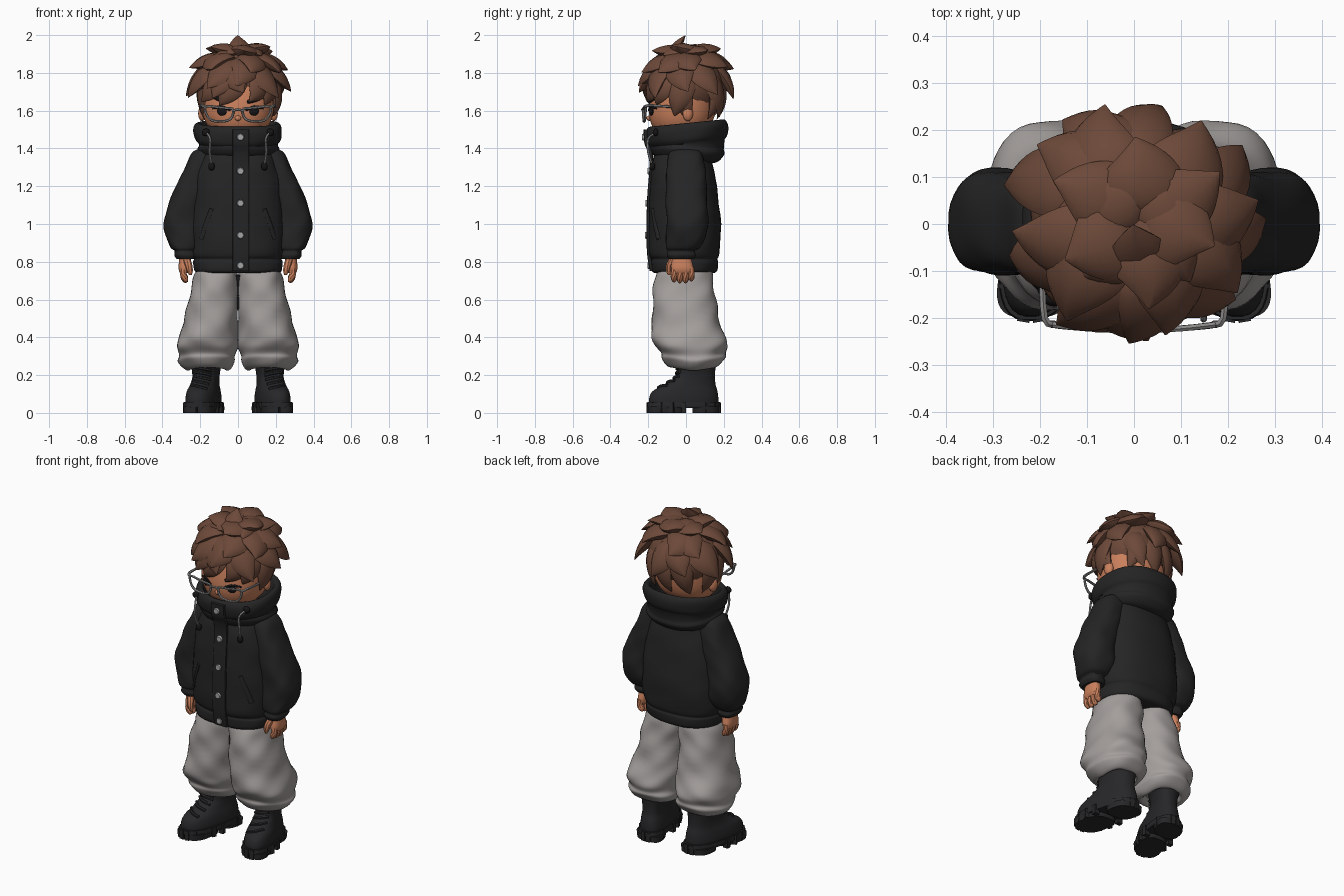
import bpy, bmesh, random
from math import sin, cos, pi, radians, copysign
from mathutils import Vector, Matrix

random.seed(4)
old = bpy.data.objects.get("Cube")
if old:
    bpy.data.objects.remove(old, do_unlink=True)
made = []


def material(name, r, g, b):
    m = bpy.data.materials.new(name)
    m.use_nodes = True
    m.diffuse_color = (r, g, b, 1)
    shader = next(n for n in m.node_tree.nodes if n.type == 'BSDF_PRINCIPLED')
    shader.inputs["Base Color"].default_value = (r, g, b, 1)
    shader.inputs["Roughness"].default_value = 0.8
    return m


HAIR = material("brown hair", .15, .066, .041)
SKIN = material("warm skin", .6, .22, .11)
JACKET = material("charcoal cloth", .018, .018, .019)
TROUSERS = material("grey cloth", .37, .345, .335)
BOOT = material("black leather", .02, .02, .022)
FRAME = material("grey frame", .26, .25, .245)
SILVER = material("silver", .38, .38, .38)
INK = material("black ink", .008, .007, .008)


def add(name, bm, mat, mirror=False):
    bmesh.ops.recalc_face_normals(bm, faces=bm.faces)
    mesh = bpy.data.meshes.new(name)
    bm.to_mesh(mesh)
    bm.free()
    mesh.materials.append(mat)
    ob = bpy.data.objects.new(name, mesh)
    bpy.context.scene.collection.objects.link(ob)
    if mirror:
        ob.modifiers.new("Mirror", 'MIRROR').use_mirror_merge = False
    made.append(ob)


def spline(rows, n):
    """Catmull-Rom interpolation of equal-length rows of numbers."""
    out, last = [], len(rows) - 1
    for i in range(last):
        a, b, c, d = (rows[min(max(j, 0), last)] for j in range(i - 1, i + 3))
        for k in range(n):
            t = k / n
            out.append([q + t / 2 * (r - p + t * (2*p - 5*q + 4*r - s + t * (3*(q - r) + s - p)))
                        for p, q, r, s in zip(a, b, c, d)])
    return out + [list(rows[-1])]


def skin(bm, rings):
    """Bridge rings of points and cap both ends."""
    loops = [[bm.verts.new(p) for p in ring] for ring in rings]
    n = len(loops[0])
    for lo, hi in zip(loops, loops[1:]):
        for k in range(n):
            bm.faces.new((lo[k], lo[(k + 1) % n], hi[(k + 1) % n], hi[k]))
    bm.faces.new(loops[0][::-1])
    bm.faces.new(loops[-1])


def loft(name, rows, mat, sides=36, power=2, fold=0, mirror=False, warp=None, steps=4):
    """Stack of horizontal rounded sections given as x, y, z, rx, ry."""
    rings = []
    for x, y, z, rx, ry in spline(rows, steps):
        ring = []
        for k in range(sides):
            a = 2 * pi * (k + .5) / sides
            w = 1 + fold * (sin(3 * a + 28 * z) + .7 * sin(5 * a - 43 * z))
            c, s = (copysign(abs(v) ** (2 / power), v) * w for v in (cos(a), sin(a)))
            p = Vector((x + rx * c, y + ry * s, z))
            ring.append(warp(p) if warp else p)
        rings.append(ring)
    bm = bmesh.new()
    skin(bm, rings)
    add(name, bm, mat, mirror)


def sweep(bm, rows, flat=1, centre=None, sides=8, steps=3):
    """Tube along x, y, z, radius rows, flattened away from a centre."""
    rows = spline(rows, steps)
    pts, rings = [Vector(r[:3]) for r in rows], []
    for i, p in enumerate(pts):
        t = (pts[min(i + 1, len(pts) - 1)] - pts[max(i - 1, 0)]).normalized()
        side = t.cross(p - centre if centre else Vector((.3, -.5, .8))).normalized()
        n = side.cross(t)
        rings.append([p + rows[i][3] * (side * cos(a) + n * sin(a) * flat)
                      for a in (2 * pi * k / sides for k in range(sides))])
    skin(bm, rings)


def tubes(name, paths, mat, mirror=False, **kw):
    bm = bmesh.new()
    for path in paths:
        sweep(bm, path, **kw)
    add(name, bm, mat, mirror)


def solids(name, items, mat, mirror=False, kind="ball"):
    """Balls, blocks or forward-facing studs given as place, size, yaw."""
    bm = bmesh.new()
    for place, size, yaw in items:
        m = Matrix.Translation(place) @ Matrix.Rotation(yaw, 4, 'Z') @ Matrix.Diagonal((*size, 1))
        if kind == "ball":
            bmesh.ops.create_uvsphere(bm, u_segments=20, v_segments=12, radius=1, matrix=m)
        elif kind == "block":
            bmesh.ops.create_cube(bm, size=2, matrix=m)
        else:
            bmesh.ops.create_cone(bm, cap_ends=True, segments=16, radius1=1, radius2=.75, depth=2,
                                  matrix=m @ Matrix.Rotation(pi / 2, 4, 'X'))
    add(name, bm, mat, mirror)


def front(rows, x, z, power):
    """Forward y of a loft at x and z."""
    r = min(spline(rows, 16), key=lambda q: abs(q[2] - z))
    return r[1] - r[4] * max(0, 1 - abs((x - r[0]) / r[3]) ** power) ** (1 / power)


# Head, ears and nose
head = [(0, -.03, 1.42, .09, .09), (0, -.03, 1.48, .13, .125), (0, -.025, 1.53, .168, .16),
        (0, -.02, 1.6, .188, .178), (0, -.01, 1.7, .19, .175), (0, 0, 1.8, .16, .15), (0, 0, 1.86, .08, .08)]
loft("head", head, SKIN, power=2.2)
solids("ears", [((.19, .01, 1.585), (.02, .028, .04), .3)], SKIN, True)
solids("nose", [((0, -.195, 1.56), (.016, .014, .014), 0)], SKIN)

# Eyes and brows lie on the face
HEAD = Vector((0, 0, 1.65))
solids("eyes", [((.085, front(head, .085, 1.597, 2.2), 1.597), (.027, .009, .023), .25)], INK, True)
tubes("eyelids", [[(x, front(head, x, z, 2.2) - .004, z, r) for x, z, r in
                   ((.04, 1.6, .004), (.085, 1.62, .009), (.135, 1.612, .005))]],
      INK, True, flat=.5, centre=HEAD)
tubes("eyebrows", [[(x, front(head, x, z, 2.2) - .006, z, r) for x, z, r in
                    ((.05, 1.645, .009), (.095, 1.662, .015), (.14, 1.675, .006))]],
      INK, True, flat=.6, centre=HEAD)

# Glasses
lens = [(.025, 1.61), (.1, 1.617), (.17, 1.622), (.165, 1.575), (.13, 1.546), (.06, 1.546), (.03, 1.57)]
rim = [(x, -.226 + .4 * x * x, z, .007) for x, z in lens + lens[:1]]
tubes("glasses_rims", [rim], FRAME, True, sides=6)
tubes("glasses_arms", [[(.168, -.213, 1.615, .008), (.19, -.2, 1.627, .008), (.196, -.1, 1.622, .007),
                        (.196, .01, 1.615, .007)]], FRAME, True, sides=6)
tubes("glasses_bridge", [[(-.027, -.226, 1.6, .007), (0, -.231, 1.606, .007), (.027, -.226, 1.6, .007)]],
      FRAME, sides=6)


# Hair: a cap with rows of tapering locks that flick outward
def scalp(az, el, s):
    az, el = radians(az), radians(el)
    return Vector((.22 * s * cos(el) * cos(az), .008 + .2 * s * cos(el) * sin(az), 1.735 + .185 * s * sin(el)))


def lock(bm, az, start, end, reach, width, twist):
    a = scalp(az + twist, start, .85)
    b = scalp(az + twist * .6, start * .4 + end * .6, 1.12)
    c = scalp(az, end, reach)
    taper = (.6, .95, 1, .9, .7, .4, .02)
    rows = []
    for i, w in enumerate(taper):
        t = i / (len(taper) - 1)
        rows.append((*(a * (1 - t) ** 2 + b * 2 * t * (1 - t) + c * t * t), w * width))
    sweep(bm, rows, flat=.45, centre=Vector((0, .01, 1.7)), sides=8, steps=2)


solids("hair_cap", [((0, .01, 1.735), (.21, .192, .185), 0)], HAIR)
hair_rows = [("upper", 6, 35, 85, 50, 1.4, .09), ("side", 8, 8, 66, 20, 1.33, .088),
             ("middle", 9, 0, 45, -12, 1.33, .085), ("lower", 12, 10, 20, -42, 1.3, .066)]
for name, count, shift, start, end, reach, width in hair_rows:
    bm = bmesh.new()
    for k in range(count):
        az = shift + 360 * k / count + random.uniform(-6, 6)
        facing = sin(radians(az))
        tip = end
        if name == "lower":
            tip = -27 if facing < -.6 else -50 if facing > -.1 else end
        lock(bm, az, start, tip + random.uniform(-6, 5), (1.22 if tip == -27 else reach) + random.uniform(-.05, .02),
             width * random.uniform(.9, 1.1), random.choice((-22, 18, 26)))
    add("hair_" + name + "_locks", bm, HAIR)
bm = bmesh.new()
for az, start, end, reach, width in ((-100, 50, 88, 1.43, .07), (120, 95, 58, 1.15, .085), (15, 90, 55, 1.15, .085),
                                     (-130, 90, 48, 1.17, .085), (-50, 95, 45, 1.2, .085),
                                     (-92, 55, -1, 1.31, .085), (-124, 52, -4, 1.34, .085)):
    lock(bm, az, start, end, reach, width, 22)
add("hair_crown_locks", bm, HAIR)

# Jacket body with gathered hem
body = [(0, -.01, .74, .215, .158), (0, -.01, .755, .232, .174), (0, -.008, .8, .236, .178),
        (0, -.008, .815, .232, .174), (0, -.01, .85, .248, .187), (0, -.007, 1, .252, .192),
        (0, -.015, 1.2, .236, .178), (0, -.02, 1.32, .21, .16), (0, -.015, 1.4, .17, .135), (0, 0, 1.44, .12, .1)]
loft("jacket_body", body, JACKET, power=2.4, fold=.01)
loft("sleeves", [(.14, 0, 1.405, .05, .06), (.175, 0, 1.375, .07, .088), (.2, 0, 1.29, .085, .102),
                 (.24, 0, 1.2, .088, .108), (.278, .005, 1.08, .1, .11), (.29, .005, 1, .103, .11),
                 (.285, 0, .93, .094, .105), (.28, -.015, .875, .077, .09), (.28, -.025, .858, .056, .072),
                 (.278, -.025, .835, .06, .076), (.275, -.025, .815, .05, .066)],
     JACKET, power=2.6, fold=.024, mirror=True)

# Tall hollow collar, leaning lower at the front
loft("collar", [(0, 0, 1.335, .15, .14), (0, 0, 1.35, .19, .175), (0, .005, 1.39, .217, .2),
                (0, .005, 1.42, .208, .195), (0, .005, 1.45, .228, .212), (0, .005, 1.5, .235, .218),
                (0, .005, 1.53, .222, .205), (0, .005, 1.525, .195, .185), (0, 0, 1.45, .175, .17),
                (0, 0, 1.4, .15, .15)], JACKET, power=2.2, fold=.009,
     warp=lambda p: p + Vector((0, 0, .1 * p.y * (1 if p.z > 1.42 else -1))))

# Front strip, studs, pockets and drawstrings
strip = [(.015, front(body, .015, z, 2.4), z, .043, .01) for z in (.75, .85, 1, 1.15, 1.3)]
loft("front_placket", strip + [(.015, -.19, 1.38, .043, .012), (.015, -.209, 1.43, .043, .012),
                               (.015, -.212, 1.5, .043, .012)], JACKET, power=7)
solids("jacket_studs", [((.013, (front(body, 0, z, 2.4) if z < 1.35 else -.214) - .011, z), (.021, .007, .021), 0)
                        for z in (.78, .94, 1.11, 1.28, 1.46)], SILVER, kind="stud")
tubes("pocket_welts", [[(x, front(body, x, z, 2.4), z, .014) for x, z in ((.195, .92), (.17, 1), (.14, 1.08))]],
      JACKET, True, flat=.5, centre=Vector((0, 0, 1)))
tubes("drawstrings", [[(.165, -.165, 1.48, .006), (.147, -.2, 1.45, .006), (.15, -.2, 1.38, .006),
                       (.14, -.178, 1.31, .006)]], SILVER, True, sides=6)
solids("drawstring_toggles", [((.14, -.178, 1.305), (.017, .015, .022), 0),
                              ((.17, -.16, 1.485), (.022, .015, .02), 0)], INK, True)

# Hands
loft("palms", [(.278, -.022, .85, .03, .045), (.28, -.022, .81, .032, .052), (.285, -.02, .765, .03, .06),
               (.285, -.02, .74, .022, .052)], SKIN, power=2.4, mirror=True)
fingers = [[(.288, y, .77, .017), (.29, y, .735, .018), (.28, y, .705 + d, .017), (.272, y, .69 + d, .008)]
           for y, d in ((-.063, .005), (-.033, 0), (-.002, 0), (.028, .01))]
thumb = [(.275, -.06, .82, .02), (.262, -.085, .785, .019), (.254, -.09, .75, .016), (.252, -.088, .73, .007)]
tubes("fingers", fingers + [thumb], SKIN, True)


# Baggy trousers meeting in the middle, hem arched up at front and back
def gather(p):
    return p + Vector((0, 0, .16 * abs(p.y - .04) * min(1, max(0, (.4 - p.z) / .15))))


loft("trouser_legs", [(.1, -.01, .8, .09, .12), (.113, -.01, .74, .113, .147), (.118, -.01, .68, .124, .158),
                      (.13, -.01, .6, .133, .167), (.143, 0, .48, .143, .178), (.158, .015, .4, .157, .195),
                      (.163, .025, .345, .16, .192), (.162, .035, .3, .147, .17), (.163, .04, .27, .15, .17),
                      (.16, .04, .235, .128, .145), (.16, .04, .222, .098, .115), (.16, .045, .255, .08, .09)],
     TROUSERS, sides=48, power=2.3, fold=.026, mirror=True, warp=gather)
solids("trouser_lining", [((0, -.05, .64), (.014, .03, .09), 0)], INK, kind="block")


# Boots with toes turned out
def splay(p):
    return Vector((p.x - .2 * p.y, p.y, p.z))


boot = [(.18, -.012, .04, .083, .182), (.18, -.012, .075, .085, .184), (.18, -.005, .115, .079, .172),
        (.18, .022, .15, .07, .135), (.18, .05, .19, .067, .104), (.18, .056, .235, .073, .1),
        (.18, .056, .255, .082, .104), (.18, .056, .285, .08, .1), (.18, .056, .295, .066, .085)]
loft("boots", boot, BOOT, power=2.4, mirror=True, warp=splay)
loft("boot_soles", [(.18, -.012, .025, .088, .188), (.18, -.012, .035, .092, .195), (.18, -.012, .058, .09, .192)],
     BOOT, power=2.5, mirror=True, warp=splay)
for name, y, length in (("heel", .105, .072), ("forefoot", -.1, .1)):
    loft("boot_" + name + "_treads", [(.18, y, 0, .08, length), (.18, y, .035, .085, length)],
         BOOT, power=3, mirror=True, warp=splay, steps=1)
lugs = []
for k in range(18):
    a = 2 * pi * k / 18
    p = splay(Vector((.18 + .083 * cos(a), -.012 + .183 * sin(a), .028)))
    if not 0 < p.y < .06:
        lugs.append((p, (.016, .013, .028), a))
solids("boot_lugs", lugs, BOOT, True, "block")
laces = []
for k in range(6):
    z = .135 + .024 * k
    laces.append([(*splay(Vector((.18 + x, front(boot, .18 + x, z + lift, 2.4) - .004, z + lift))), .009)
                  for x, lift in ((-.045, -.008), (-.02, 0), (.01, .006), (.045, .012))])
tubes("boot_laces", laces, BOOT, True, sides=6)

# Smooth shading with sharp edges kept
bpy.ops.object.select_all(action='DESELECT')
for ob in made:
    ob.select_set(True)
bpy.context.view_layer.objects.active = made[0]
bpy.ops.object.shade_smooth_by_angle(angle=radians(42))
